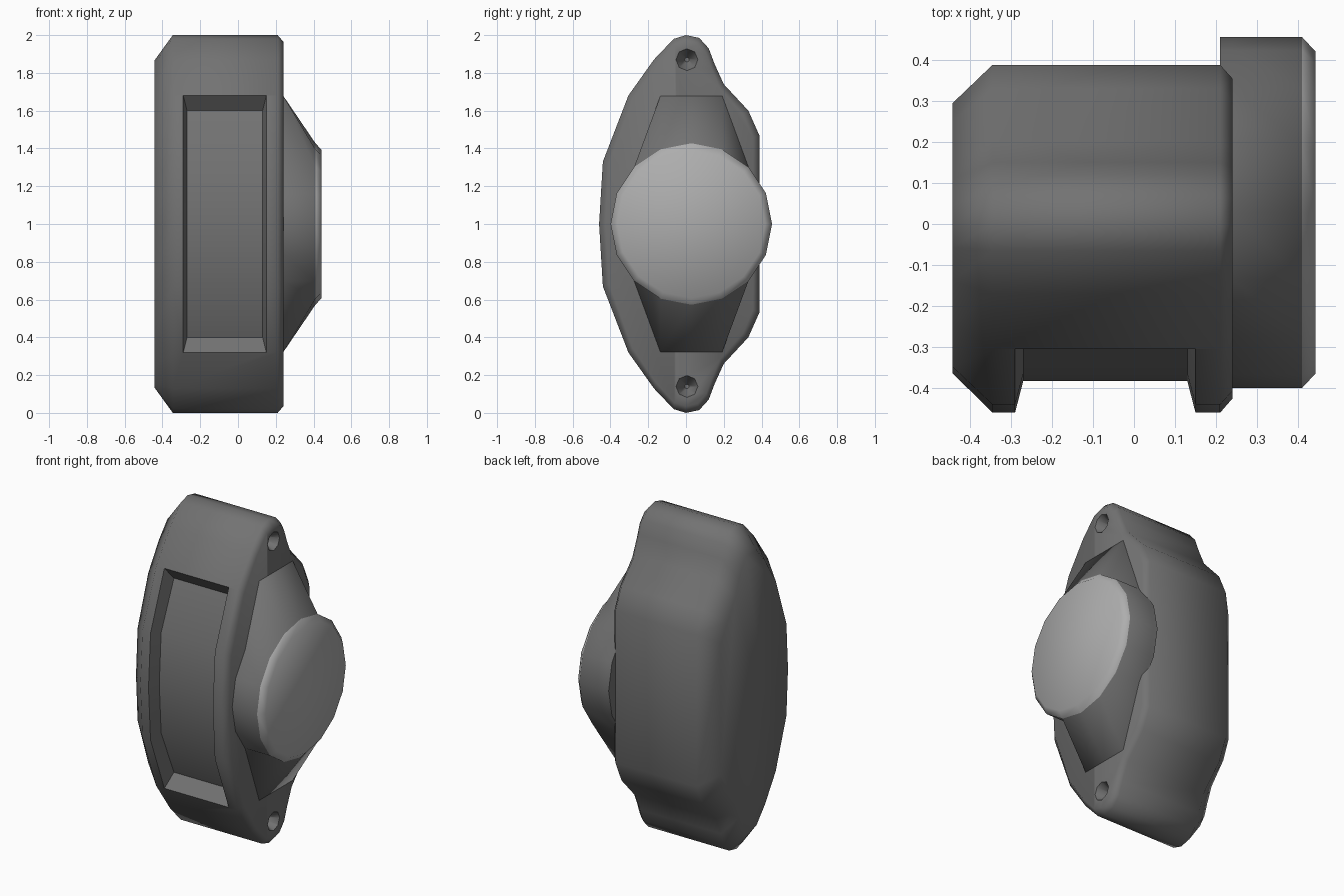
import bpy, bmesh, math
from mathutils import Vector

if "Cube" in bpy.data.objects:
    bpy.data.objects.remove(bpy.data.objects["Cube"])


def material(name, v):
    m = bpy.data.materials.new(name)
    m.diffuse_color = (v, v, v, 1)
    m.use_nodes = True
    m.node_tree.nodes["Principled BSDF"].inputs["Base Color"].default_value = m.diffuse_color
    return m


def loft(name, rings):
    """Skin a list of equal-length point rings and cap both ends."""
    bm = bmesh.new()
    vs = [[bm.verts.new(p) for p in r] for r in rings]
    n = len(rings[0])
    for a, b in zip(vs, vs[1:]):
        for i in range(n):
            j = (i + 1) % n
            bm.faces.new((a[i], a[j], b[j], b[i]))
    bm.faces.new(vs[0])
    bm.faces.new(vs[-1])
    bmesh.ops.recalc_face_normals(bm, faces=bm.faces)
    me = bpy.data.meshes.new(name)
    bm.to_mesh(me)
    bm.free()
    ob = bpy.data.objects.new(name, me)
    bpy.context.collection.objects.link(ob)
    return ob


def select(ob):
    bpy.ops.object.select_all(action='DESELECT')
    ob.select_set(True)
    bpy.context.view_layer.objects.active = ob


def cut(ob, cutter):
    m = ob.modifiers.new("cut", 'BOOLEAN')
    m.operation = 'DIFFERENCE'
    m.solver = 'EXACT'
    m.object = cutter
    select(ob)
    bpy.ops.object.modifier_apply(modifier=m.name)
    bpy.data.objects.remove(cutter)


def smooth(ob, deg):
    select(ob)
    bpy.ops.object.shade_smooth_by_angle(angle=math.radians(deg))


dark = material("dark_grey", .17)
mid = material("mid_grey", .42)

# Body: upper half outline (y, z) from front to back, mirrored about z = 1
half = [(-.46, 1), (-.44, 1.33), (-.305, 1.68), (-.17, 1.87), (-.065, 1.98), (0, 2),
        (.07, 1.985), (.12, 1.93), (.15, 1.85), (.20, 1.74), (.33, 1.6), (.388, 1.47)]
outline = half + [(y, 2 - z) for y, z in reversed(half[1:])]


def body_ring(x, sy, sz):
    return [(x, -.03 + (y + .03) * sy, 1 + (z - 1) * sz) for y, z in outline]


body = loft("body", [body_ring(-.443, .775, .865), body_ring(-.345, 1, 1),
                     body_ring(.21, 1, 1), body_ring(.24, .92, .965)])
body.data.materials.append(dark)

# Front pocket following the curved front
floor = [(-.24, 1.6), (-.365, 1.31), (-.383, 1), (-.365, .69), (-.24, .4)]
rim = [(-.305, 1.68), (-.44, 1.33), (-.46, 1), (-.44, .67), (-.305, .32)]
rings = []
for f, r in zip(floor, rim):
    ring = []
    for x0, x1 in ((-.27, -.29), (.13, .15)):
        a, b = Vector((x0, *f)), Vector((x1, *r))
        ring.append((a, a + (b - a) * 1.4))
    (a, b), (c, d) = ring
    rings.append([a, c, d, b])
cut(body, loft("pocket_cutter", rings))

# Conical screw holes
for z in (1.87, .14):
    circle = [(math.cos(i * math.pi / 4), math.sin(i * math.pi / 4)) for i in range(8)]
    cut(body, loft("hole_cutter", [[(x, .005 + r * c, z + r * s) for c, s in circle]
                                   for x, r in ((.14, .012), (.24, .058), (.28, .076))]))
smooth(body, 55)


# Dial: 16-sided disc whose base is stretched into an upper and lower wing
def dial_ring(x, r, wing=None):
    pts = []
    for i in range(16):
        a = i * math.pi / 8
        y, z = .028 + r * math.cos(a), r * math.sin(a)
        if wing and i % 8 in (3, 4, 5):
            z = math.copysign(wing, z)
        pts.append((x, y, 1 + z))
    return pts


dial = loft("dial", [dial_ring(.21, .4275, .678), dial_ring(.24, .4275, .678),
                     dial_ring(.41, .4275), dial_ring(.443, .392)])
dial.data.materials.append(dark)
dial.data.materials.append(mid)
for p in dial.data.polygons:  # lighter front face and its bevel
    if p.center.x > .42:
        p.material_index = 1
smooth(dial, 70)
